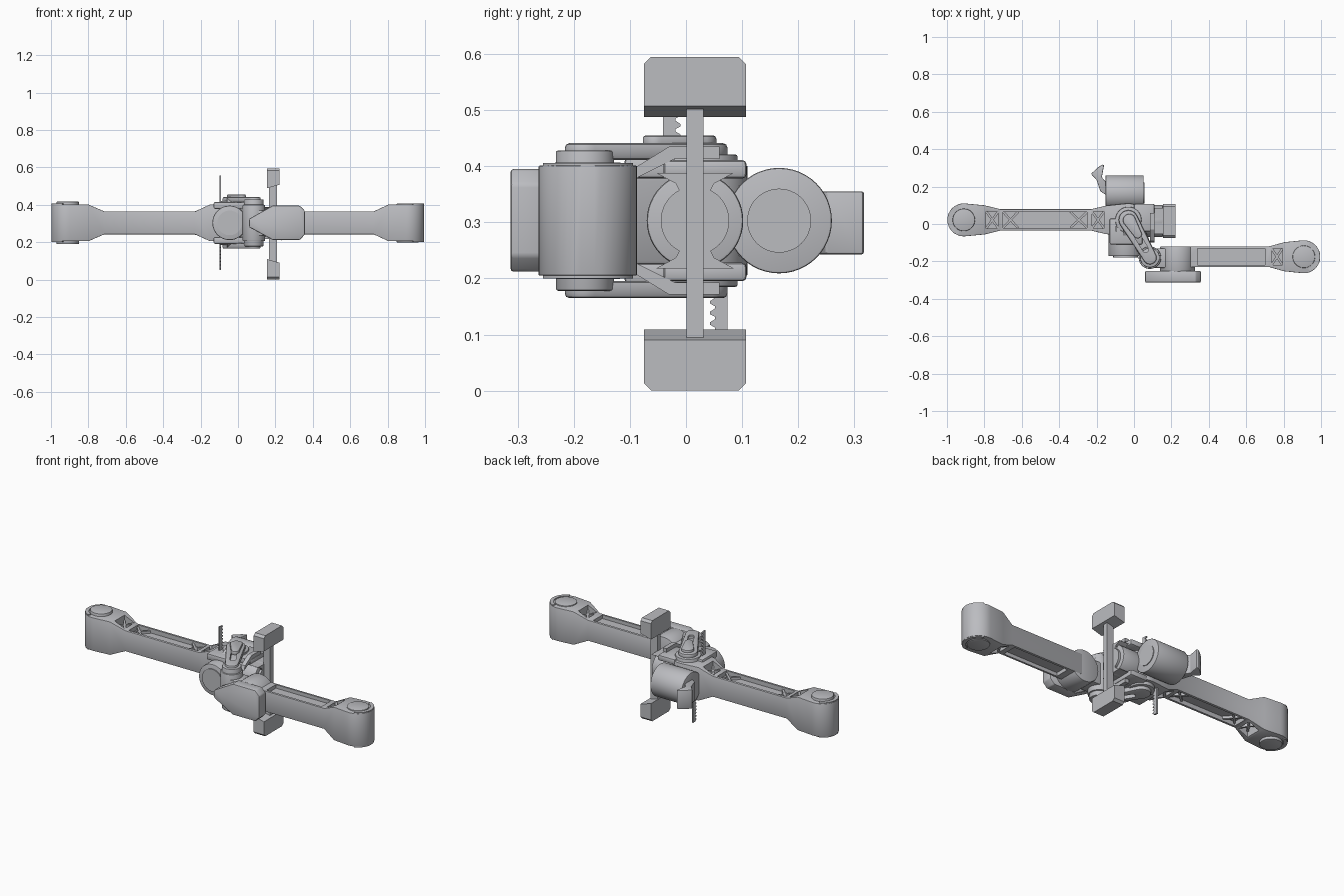
import bpy, bmesh, math
from mathutils import Vector, Matrix

cube = bpy.data.objects.get("Cube")
if cube:
    bpy.data.objects.remove(cube, do_unlink=True)

grey = bpy.data.materials.new("plain grey")
grey.use_nodes = True
GREY = (0.5, 0.505, 0.53, 1)
grey.diffuse_color = GREY
grey.node_tree.nodes["Principled BSDF"].inputs["Base Color"].default_value = GREY

MID = 0.303          # height of the mirror plane
SHOULDER = (-0.03, 0.022)
ELBOW = (0.085, -0.18)


def finish(name, bm, bevel=0.0, cutter=None):
    bmesh.ops.recalc_face_normals(bm, faces=bm.faces)
    mesh = bpy.data.meshes.new(name)
    bm.to_mesh(mesh)
    bm.free()
    mesh.materials.append(grey)
    ob = bpy.data.objects.new(name, mesh)
    bpy.context.collection.objects.link(ob)
    bpy.ops.object.select_all(action='DESELECT')
    ob.select_set(True)
    bpy.context.view_layer.objects.active = ob
    if bevel:
        m = ob.modifiers.new("edge", 'BEVEL')
        m.width, m.segments, m.limit_method = bevel, 2, 'ANGLE'
        m.angle_limit = math.radians(40)
        bpy.ops.object.modifier_apply(modifier=m.name)
    if cutter:
        m = ob.modifiers.new("pockets", 'BOOLEAN')
        m.operation, m.object, m.solver = 'DIFFERENCE', cutter, 'EXACT'
        bpy.ops.object.modifier_apply(modifier=m.name)
        bpy.data.objects.remove(cutter, do_unlink=True)
    bpy.ops.object.shade_smooth_by_angle(angle=math.radians(30))
    return ob


def place(axis, a, b, t):
    return {'x': (t, a, b), 'y': (a, t, b), 'z': (a, b, t)}[axis]


def add_prism(bm, pts, axis, lo, hi):
    rings = [[bm.verts.new(place(axis, a, b, t)) for a, b in pts] for t in (lo, hi)]
    bm.faces.new(rings[0])
    bm.faces.new(rings[1])
    for i in range(len(pts)):
        j = (i + 1) % len(pts)
        bm.faces.new((rings[0][i], rings[0][j], rings[1][j], rings[1][i]))


def prism(name, pts, axis, lo, hi, bevel=0.0, cutter=None):
    bm = bmesh.new()
    add_prism(bm, pts, axis, lo, hi)
    return finish(name, bm, bevel, cutter)


def disc(a, b, r, n=48):
    return [(a + r * math.cos(math.tau * i / n), b + r * math.sin(math.tau * i / n)) for i in range(n)]


def rect(a0, a1, b0, b1):
    return [(a0, b0), (a1, b0), (a1, b1), (a0, b1)]


def capsule(p, q, rp, rq, n=12):
    """Outline around two points with a round end at each."""
    p, q = Vector(p), Vector(q)
    d = (q - p).normalized()
    base = math.atan2(d.y, d.x)
    out = []
    for c, r, start in ((q, rq, base - math.pi / 2), (p, rp, base + math.pi / 2)):
        for i in range(n + 1):
            t = start + math.pi * i / n
            out.append((c.x + r * math.cos(t), c.y + r * math.sin(t)))
    return out


def strip(p, q, w):
    p, q = Vector(p), Vector(q)
    d = (q - p).normalized() * w
    n = Vector((-d.y, d.x))
    return [tuple(v) for v in (p + n, p - n, q - n, q + n)]


def mirrored(lo, hi):
    """Height range above the middle, and its reflection below."""
    return (("upper", MID + lo, MID + hi), ("lower", MID - hi, MID - lo))


def round_end(cx, side, r=0.088, h=0.098):
    """Stations of a round arm end, from its tip inward."""
    return [(cx + side * r * math.cos(math.radians(a)), r * math.sin(math.radians(a)), h)
            for a in range(8, 97, 8)]


def arm(name, stations, cy, pockets, braces):
    cut = bmesh.new()
    for x0, x1, hw, depth in pockets:
        for _, lo, hi in mirrored(depth, 0.2):
            add_prism(cut, rect(x0, x1, cy - hw, cy + hw), 'z', lo, hi)
    cutter = finish(name + "_cutter", cut)
    cutter.hide_render = True
    bm = bmesh.new()
    rings = [[bm.verts.new((x, cy + s * w, MID + t * h)) for s, t in ((-1, -1), (1, -1), (1, 1), (-1, 1))]
             for x, w, h in stations]
    for r0, r1 in zip(rings, rings[1:]):
        for i in range(4):
            j = (i + 1) % 4
            bm.faces.new((r0[i], r0[j], r1[j], r1[i]))
    bm.faces.new(rings[0])
    bm.faces.new(rings[-1])
    finish(name, bm, 0.005, cutter)
    # crossed struts in the pockets
    bm = bmesh.new()
    for x0, x1, hw, top in braces:
        for s in (-1, 1):
            bar = strip((x0, cy - s * hw), (x1, cy + s * hw), 0.006)
            for _, lo, hi in mirrored(0.025, top - 0.001 * (s > 0)):
                add_prism(bm, bar, 'z', lo, hi)
    finish(name + "_cross_struts", bm)


# Long arms
arm("right_arm",
    round_end(-0.91, -1) + [(-0.80, 0.078, 0.098), (-0.714, 0.057, 0.061), (-0.23, 0.057, 0.061),
                            (-0.15, 0.076, 0.098)] + round_end(SHOULDER[0], 1)[::-1],
    SHOULDER[1],
    [(-0.79, -0.725, 0.045, 0.03), (-0.70, -0.25, 0.043, 0.035), (-0.225, -0.16, 0.045, 0.03)],
    [(-0.79, -0.725, 0.045, 0.064), (-0.70, -0.62, 0.043, 0.05),
     (-0.34, -0.25, 0.043, 0.05), (-0.225, -0.16, 0.045, 0.064)])
arm("left_arm",
    round_end(0.908, 1) + [(0.805, 0.078, 0.098), (0.725, 0.056, 0.061), (0.25, 0.056, 0.061)],
    -0.175,
    [(0.735, 0.795, 0.045, 0.03), (0.34, 0.70, 0.043, 0.04)],
    [(0.735, 0.795, 0.045, 0.064)])

# Round caps on every upright joint
for name, (x, y), r, h in (("right_end_cap", (-0.91, 0.022), 0.06, 0.114),
                           ("left_end_cap", (0.908, -0.175), 0.06, 0.104),
                           ("shoulder_cap", SHOULDER, 0.07, 0.118),
                           ("elbow_cap", ELBOW, 0.052, 0.125)):
    prism(name, disc(x, y, r), 'z', MID - h, MID + h, 0.004)
prism("elbow_barrel", disc(*ELBOW, 0.06), 'z', 0.205, 0.40, 0.005)

# Raised lips beside the end caps
for name, x, y, s in (("right", -0.91, 0.022, -1), ("left", 0.908, -0.175, 1)):
    outer = [(x + s * 0.086 * math.cos(t), y + 0.086 * math.sin(t)) for t in [i * 0.15 - 1.2 for i in range(17)]]
    inner = [(x + s * 0.066 * math.cos(t), y + 0.066 * math.sin(t)) for t in [1.2 - i * 0.15 for i in range(17)]]
    for level, lo, hi in mirrored(0.09, 0.103):
        prism(f"{name}_{level}_lip", outer + inner, 'z', lo, hi)

# Slotted link plates from shoulder to elbow
for level, lo, hi in mirrored(0.108, 0.138):
    slot = prism("slot_cutter", capsule((-0.008, -0.02), (0.062, -0.137), 0.016, 0.016), 'z', lo - 0.1, hi + 0.1)
    slot.hide_render = True
    prism(level + "_link", capsule(SHOULDER, ELBOW, 0.052, 0.036), 'z', lo, hi, 0.008, slot)
prism("upper_link_ridge", capsule((-0.025, 0.02), (0.02, -0.055), 0.034, 0.022), 'z', 0.43, 0.455, 0.006)
prism("link_core", capsule(SHOULDER, ELBOW, 0.06, 0.035), 'z', 0.225, 0.38, 0.006)

# Slanting stays joining the link plates to the core
for level, s in (("upper", 1), ("lower", -1)):
    prof = [(-0.10, MID + s * 0.07), (-0.09, MID + s * 0.095), (-0.03, MID + s * 0.132),
            (0.06, MID + s * 0.132), (0.06, MID + s * 0.11), (-0.02, MID + s * 0.11)]
    for side, x in (("outer", 0.085), ("inner", -0.06)):
        prism(f"{level}_{side}_stay", prof, 'x', x, x + 0.025)

# Front housing
prism("front_housing", disc(-0.045, MID, 0.092), 'y', -0.172, 0.0, 0.006)
prism("front_housing_face", disc(-0.045, MID, 0.066), 'y', -0.178, -0.16)
for level, lo, hi in mirrored(0.075, 0.112):
    prism(level + "_housing_bracket", rect(-0.13, 0.045, -0.11, 0.03), 'z', lo, hi, 0.008)

# Side hub that carries the crossbar
prism("side_hub", disc(0.016, MID, 0.086), 'x', 0.0, 0.155, 0.005)
prism("side_hub_face", disc(0.016, MID, 0.061), 'x', 0.15, 0.168)
for level, lo, hi in mirrored(0.075, 0.108):
    prism(level + "_hub_bracket", rect(0.0, 0.11, -0.04, 0.108), 'z', lo, hi, 0.008)
for level, s in (("upper", 1), ("lower", -1)):
    prism(level + "_bar_clamp", [(-0.01, MID + s * 0.05), (0.042, MID + s * 0.05), (0.05, MID + s * 0.066),
                                 (0.085, MID + s * 0.085), (-0.053, MID + s * 0.085), (-0.018, MID + s * 0.066)],
          'x', 0.11, 0.168)

# Crossbar with a pad at each end
prism("crossbar", rect(0.165, 0.209, 0.001, 0.031), 'z', 0.095, 0.502)
for level, near, far, s in (("upper", 0.488, 0.595, 1), ("lower", 0.109, 0.0, -1)):
    bm = bmesh.new()
    c = 0.013
    add_prism(bm, [(-0.075, near), (0.107, near), (0.107, far - s * c), (0.107 - c, far),
                   (-0.075 + c, far), (-0.075, far - s * c)], 'x', 0.155, 0.222)
    for v in bm.verts:
        if v.co.x > 0.2 and abs(v.co.z - near) < 0.001:
            v.co.z += s * 0.019
    finish(level + "_pad", bm)

# Elbow housing and its cover plate at the front
prism("elbow_housing", disc(0.232, MID, 0.093), 'y', -0.255, -0.12, 0.005)
prism("elbow_neck", rect(0.08, 0.24, -0.235, -0.13), 'z', 0.235, 0.37, 0.006)
prism("cover_plate", [(0.06, 0.28), (0.185, 0.212), (0.33, 0.212), (0.357, 0.24),
                      (0.357, 0.368), (0.33, 0.395), (0.185, 0.395), (0.06, 0.325)], 'y', -0.313, -0.25, 0.006)

# Rear motor with its tail fin
prism("rear_motor", disc(0.166, MID, 0.094), 'x', -0.152, 0.052, 0.004)
prism("rear_motor_face", disc(0.166, MID, 0.057), 'x', 0.045, 0.056)
prism("rear_motor_saddle", rect(-0.11, 0.02, 0.05, 0.15), 'z', 0.24, 0.366)
prism("tail_fin", [(-0.23, 0.268), (-0.19, 0.305), (-0.168, 0.318), (-0.16, 0.315), (-0.172, 0.25),
                   (-0.15, 0.225), (-0.15, 0.155), (-0.18, 0.175), (-0.2, 0.235)], 'z', 0.243, 0.355, 0.004)

# Thin toothed racks
for name, y, s, lo, hi in (("upper_rack", -0.041, 1, 0.29, 0.555), ("lower_rack", 0.074, -1, 0.05, 0.315)):
    teeth = 14
    step = (hi - lo) / teeth
    pts = [(y, hi), (y, lo)]
    for i in range(teeth):
        z = lo + i * step
        pts += [(y + s * 0.022, z + 0.1 * step), (y + s * 0.022, z + 0.3 * step),
                (y + s * 0.031, z + 0.55 * step), (y + s * 0.031, z + 0.8 * step)]
    prism(name, pts, 'x', -0.099, -0.091)
